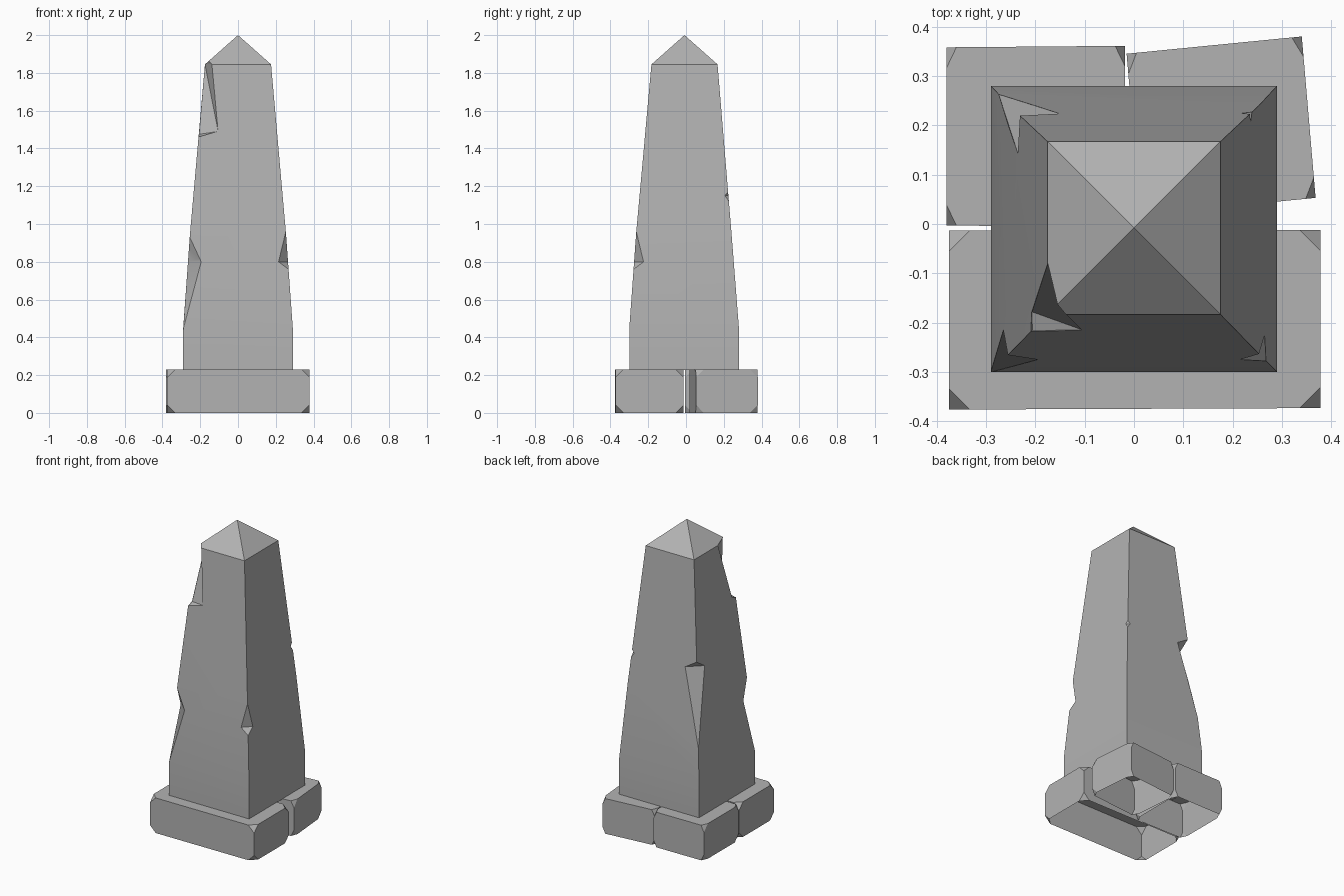
import bpy, bmesh
from math import radians
from mathutils import Vector

if "Cube" in bpy.data.objects:
    bpy.data.objects.remove(bpy.data.objects["Cube"])

# dark grey stone
STONE = bpy.data.materials.new("stone")
STONE.diffuse_color = (.45, .45, .45, 1)
STONE.use_nodes = True
STONE.node_tree.nodes["Principled BSDF"].inputs["Base Color"].default_value = STONE.diffuse_color

def add_object(name, bm):
    me = bpy.data.meshes.new(name)
    bm.to_mesh(me)
    bm.free()
    me.materials.append(STONE)
    ob = bpy.data.objects.new(name, me)
    bpy.context.collection.objects.link(ob)
    return ob

def remove_underside(bm, z):
    bmesh.ops.delete(bm, context='FACES',
                     geom=[f for f in bm.faces if all(v.co.z < z + 1e-4 for v in f.verts)])

# base stones: extruded outlines with knocked-off corners, open underneath
def stone(name, outline, squash=1.0, height=0.23):
    bm = bmesh.new()
    lo = [bm.verts.new((x / squash, y, 0)) for x, y in outline]
    hi = [bm.verts.new((x / squash, y, height)) for x, y in outline]
    bm.faces.new(lo[::-1])
    bm.faces.new(hi)
    for i in range(4):
        j = (i + 1) % 4
        bm.faces.new((lo[i], lo[j], hi[j], hi[i]))
    bmesh.ops.bevel(bm, geom=bm.verts[:], offset=0.042, segments=1,
                    affect='VERTICES', profile=0.5)
    bmesh.ops.scale(bm, vec=(squash, 1, 1), verts=bm.verts[:])
    bmesh.ops.recalc_face_normals(bm, faces=bm.faces[:])
    remove_underside(bm, 0)
    return add_object(name, bm)

stone("front_base_stone", [(-.375, -.376), (.378, -.373), (.378, -.012), (-.375, -.013)])
stone("back_left_base_stone", [(-.38, -.003), (-.018, -.006), (-.018, .361), (-.38, .358)], .48)
stone("back_right_base_stone", [(.013, .018), (.368, .053), (.34, .38), (-.015, .345)], .48)

# shaft: stacked rings (z, half width, front y, back y) closed by a pyramid tip
RINGS = [(.228, .29, -.30, .28), (.45, .29, -.30, .28),
         (.95, .254, -.264, .241), (1.845, .175, -.183, .167)]
bm = bmesh.new()
loops = [[bm.verts.new(p) for p in ((-w, f, z), (w, f, z), (w, b, z), (-w, b, z))]
         for z, w, f, b in RINGS]
tip = bm.verts.new((0, -.008, 2))
bm.faces.new(loops[0][::-1])
for i in range(4):
    j = (i + 1) % 4
    for a, b in zip(loops, loops[1:]):
        bm.faces.new((a[i], a[j], b[j], b[i]))
    bm.faces.new((loops[-1][i], loops[-1][j], tip))
bmesh.ops.recalc_face_normals(bm, faces=bm.faces[:])
shaft = add_object("obelisk_shaft", bm)

# point on a shaft corner edge at height z
def corner(sx, sy, z):
    for a, b in zip(RINGS, RINGS[1:]):
        if z <= b[0]:
            t = (z - a[0]) / (b[0] - a[0])
            w, f, k = (a[n] + (b[n] - a[n]) * t for n in (1, 2, 3))
            return Vector((sx * w, f if sy < 0 else k, z))

# chips: convex wedges subtracted from the corners
def carve(points):
    bm = bmesh.new()
    for p in points:
        bm.verts.new(p)
    bmesh.ops.convex_hull(bm, input=bm.verts[:])
    bmesh.ops.recalc_face_normals(bm, faces=bm.faces[:])
    cutter = add_object("chip_cutter", bm)
    cutter.hide_render = True
    mod = shaft.modifiers.new("chip", 'BOOLEAN')
    mod.operation = 'DIFFERENCE'
    mod.solver = 'EXACT'
    mod.object = cutter
    bpy.context.view_layer.objects.active = shaft
    bpy.ops.object.modifier_apply(modifier=mod.name)
    bpy.data.objects.remove(cutter, do_unlink=True)

def edge_chip(sx, sy, top, mid, bottom, dx, dy):
    m = corner(sx, sy, mid)
    out = m + Vector((sx * .15, sy * .15, 0))
    carve([corner(sx, sy, top), corner(sx, sy, bottom), out,
           m - Vector((sx * dx, 0, 0)), m - Vector((0, sy * dy, 0))])

edge_chip(-1, -1, .93, .80, .44, .07, .06)
edge_chip(1, -1, .96, .80, .76, .05, .05)
edge_chip(-1, 1, 1.21, 1.16, .67, .085, .08)
edge_chip(1, 1, 1.17, 1.15, 1.12, .018, .018)
# large break at the upper front left corner
carve([(-.155, -.163, 1.863), (-.206, -.216, 1.46), (-.105, -.2145, 1.49),
       (-.2065, -.178, 1.475), (-.175, -.08, 1.846), (-.138, -.1835, 1.845),
       (-.34, -.34, 1.55), (-.34, -.34, 1.95)])

# open the shaft underneath and soften only its shallow edges
bm = bmesh.new()
bm.from_mesh(shaft.data)
remove_underside(bm, .228)
bm.to_mesh(shaft.data)
bm.free()
bpy.ops.object.select_all(action='DESELECT')
shaft.select_set(True)
bpy.context.view_layer.objects.active = shaft
bpy.ops.object.shade_smooth_by_angle(angle=radians(30))
